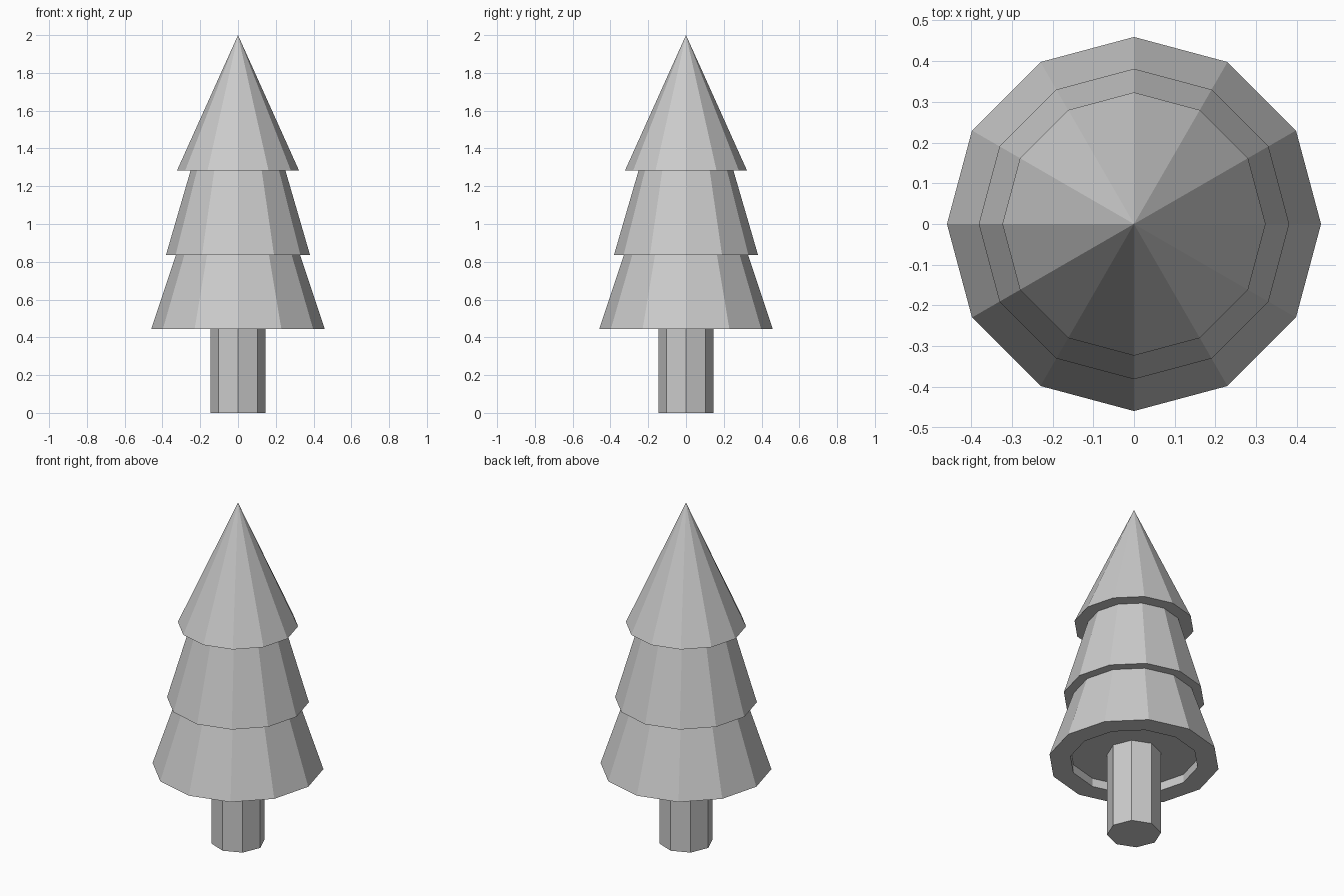
import bpy, bmesh
from math import cos, sin, tau

if "Cube" in bpy.data.objects:
    bpy.data.objects.remove(bpy.data.objects["Cube"])


def lathe(name, profile, sides):
    """Revolve (radius, z) points into a flat-shaded mesh; radius 0 makes a pole."""
    bm = bmesh.new()
    rings = []
    for r, z in profile:
        if r == 0:
            rings.append([bm.verts.new((0, 0, z))] * sides)
        else:
            rings.append([bm.verts.new((r * cos(tau * i / sides), r * sin(tau * i / sides), z))
                          for i in range(sides)])
    for a, b in zip(rings, rings[1:]):
        for i in range(sides):
            j = (i + 1) % sides
            # dict keeps order and drops the repeated pole vertex
            bm.faces.new(list(dict.fromkeys((a[i], a[j], b[j], b[i]))))
    bmesh.ops.recalc_face_normals(bm, faces=bm.faces)
    mesh = bpy.data.meshes.new(name)
    bm.to_mesh(mesh)
    bm.free()
    obj = bpy.data.objects.new(name, mesh)
    bpy.context.collection.objects.link(obj)
    return obj


# Trunk: octagonal post reaching the recessed underside of the foliage
lathe("trunk", [(0, 0), (0.145, 0), (0.145, 0.495), (0, 0.495)], 8)

# Foliage: recessed underside, then three stepped tiers ending in a point
lathe("foliage", [
    (0, 0.495), (0.345, 0.495), (0.345, 0.445),
    (0.459, 0.445), (0.328, 0.837),
    (0.381, 0.837), (0.251, 1.283),
    (0.323, 1.283), (0, 2.0),
], 12)
